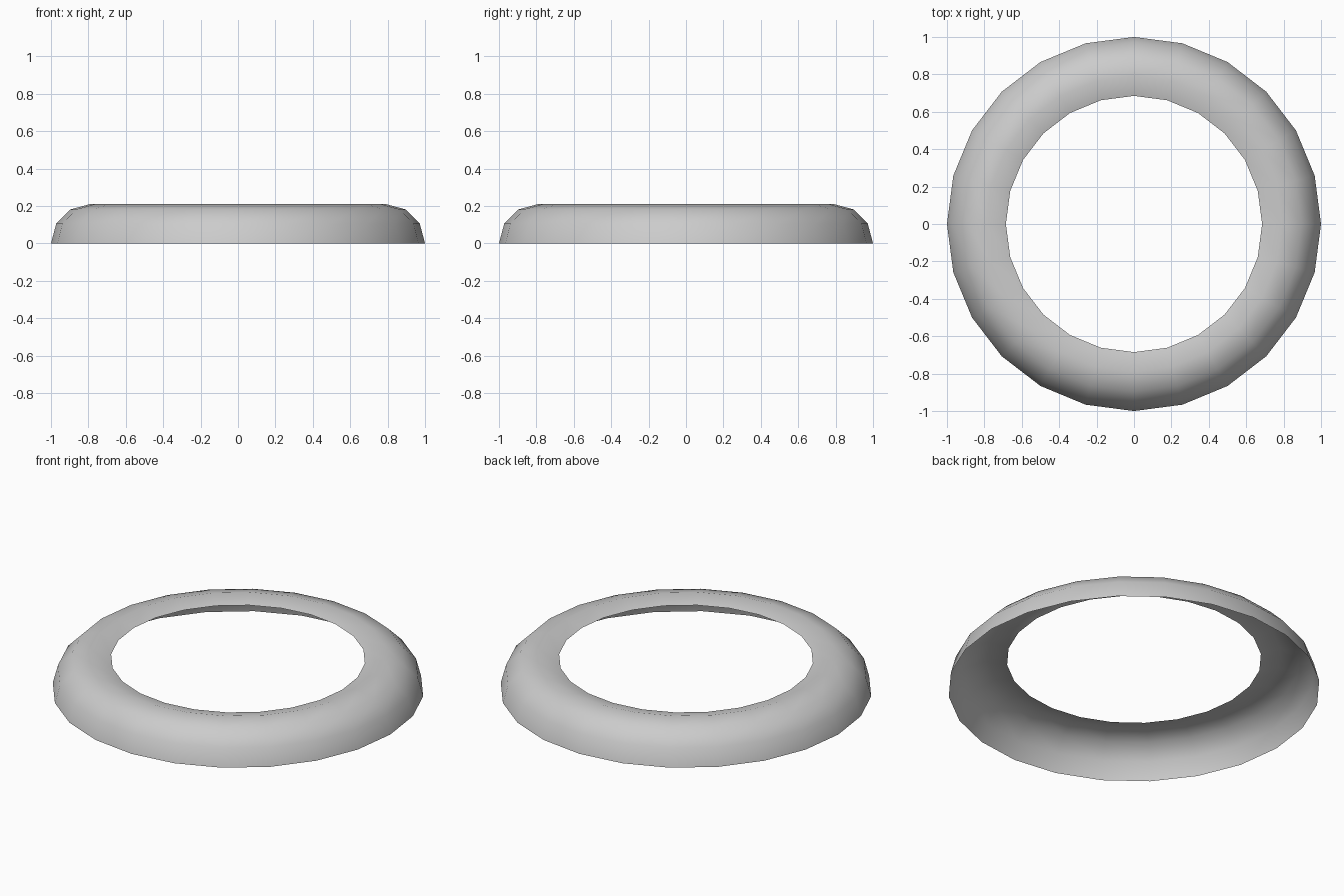
import bpy, bmesh
from math import cos, sin, pi, radians

if "Cube" in bpy.data.objects:
    bpy.data.objects.remove(bpy.data.objects["Cube"])

SEGMENTS = 24
RING_R, TUBE_R = 0.79, 0.21

# Open shell: a 120 degree arc of the tube section, swept around z
profile = [(RING_R + TUBE_R * cos(radians(a)), TUBE_R * sin(radians(a)))
           for a in range(0, 121, 30)]

bm = bmesh.new()
loops = []
for r, z in profile:
    loops.append([bm.verts.new((r * cos(2 * pi * i / SEGMENTS),
                                r * sin(2 * pi * i / SEGMENTS), z))
                  for i in range(SEGMENTS)])
for low, high in zip(loops, loops[1:]):
    for i in range(SEGMENTS):
        j = (i + 1) % SEGMENTS
        face = bm.faces.new((low[i], low[j], high[j], high[i]))
        face.smooth = True

mesh = bpy.data.meshes.new("ring_shell")
bm.to_mesh(mesh)
bm.free()
ring = bpy.data.objects.new("ring_shell", mesh)
bpy.context.collection.objects.link(ring)
